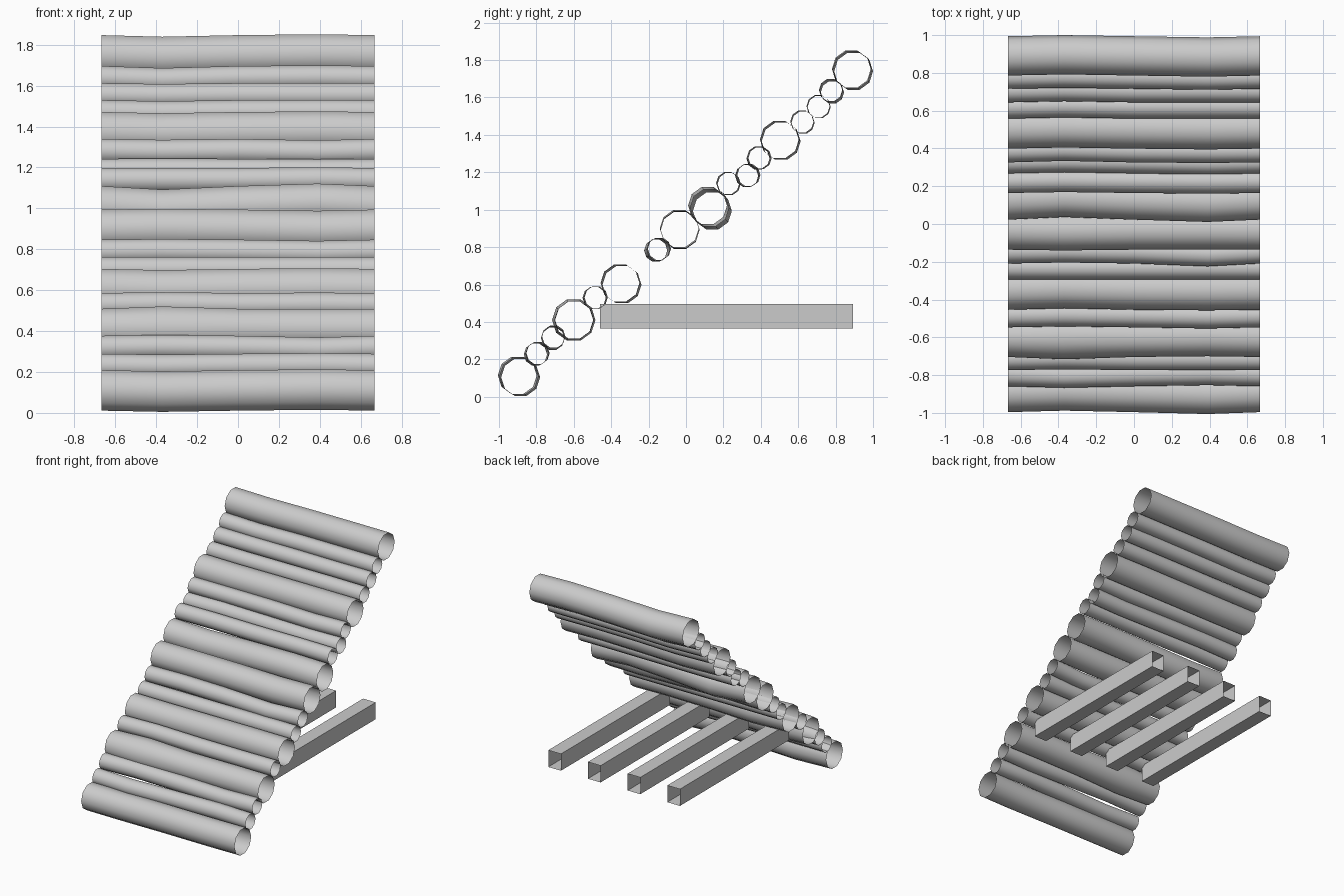
import bpy, bmesh
from math import cos, sin, tau

HALF = 2 / 3          # half length of every log
SIDES = 10
BIG, SMALL = 0.104, 0.062

# y, z, radius, then bend (dy, dz) on the left and (dy, dz) on the right
LOGS = [
    (-0.892, 0.110, BIG, 0.008, -0.006, -0.010, 0.004),
    (-0.797, 0.230, SMALL, -0.008, -0.004, 0.006, 0.003),
    (-0.712, 0.318, SMALL, 0.005, 0.004, 0.0, -0.008),
    (-0.600, 0.410, BIG, 0.0, 0.0, 0.004, 0.0),
    (-0.485, 0.527, SMALL, 0.005, 0.004, -0.006, 0.002),
    (-0.350, 0.605, BIG, 0.008, -0.006, -0.003, 0.003),
    (-0.232, 0.702, SMALL, 0.0, 0.0, 0.0, 0.0),
    (-0.147, 0.788, SMALL, 0.005, 0.003, -0.015, -0.006),
    (-0.032, 0.895, BIG, -0.004, 0.004, 0.0, -0.006),
    (0.127, 1.010, BIG, 0.014, -0.017, -0.012, 0.012),
    (0.226, 1.138, SMALL, 0.005, 0.0, -0.003, 0.004),
    (0.330, 1.183, SMALL, 0.006, 0.002, -0.006, -0.002),
    (0.388, 1.280, SMALL, 0.008, -0.004, -0.003, -0.006),
    (0.503, 1.372, BIG, 0.006, -0.006, -0.004, 0.003),
    (0.620, 1.470, SMALL, 0.006, -0.005, 0.0, 0.002),
    (0.706, 1.553, SMALL, 0.006, -0.004, 0.0, 0.0),
    (0.778, 1.637, SMALL, 0.005, -0.010, -0.005, 0.003),
    (0.890, 1.748, BIG, 0.006, -0.008, -0.006, 0.004),
]
SWELL = {3: 0.012}    # one log bulges near its left end


def link(name, bm):
    mesh = bpy.data.meshes.new(name)
    bm.to_mesh(mesh)
    bm.free()
    obj = bpy.data.objects.new(name, mesh)
    bpy.context.collection.objects.link(obj)
    return obj


# Hollow, slightly crooked log running along x with open ends
def log(name, y, z, r, dy1, dz1, dy2, dz2, swell):
    path = [(-HALF, 0, 0, 0), (-0.37, dy1, dz1, swell), (0, 0, 0, 0),
            (0.39, dy2, dz2, 0), (HALF, 0, 0, 0)]
    bm = bmesh.new()
    rings = [[bm.verts.new((x, y + dy + (r + dr) * cos(tau * k / SIDES),
                            z + dz + (r + dr) * sin(tau * k / SIDES)))
              for k in range(SIDES)] for x, dy, dz, dr in path]
    for a, b in zip(rings, rings[1:]):
        for k in range(SIDES):
            n = (k + 1) % SIDES
            face = bm.faces.new((a[k], a[n], b[n], b[k]))
            face.smooth = True
    link(name, bm)


# Square support beam running along y with open ends
def beam(name, x, width=0.11, y0=-0.46, y1=0.893, z0=0.365, z1=0.497):
    bm = bmesh.new()
    bmesh.ops.create_cube(bm, size=1)
    ends = [f for f in bm.faces if abs(f.normal.y) > 0.5]
    bmesh.ops.delete(bm, geom=ends, context='FACES_ONLY')
    for v in bm.verts:
        v.co.x = x + v.co.x * width
        v.co.y = (y0 + y1) / 2 + v.co.y * (y1 - y0)
        v.co.z = (z0 + z1) / 2 + v.co.z * (z1 - z0)
    link(name, bm)


# Sloping wall of logs
for i, row in enumerate(LOGS):
    log(f"log_{i + 1:02d}", *row, SWELL.get(i, 0))

# Four support beams behind
for i in range(4):
    beam(f"support_beam_{i + 1}", (i - 1.5) * 0.345)
